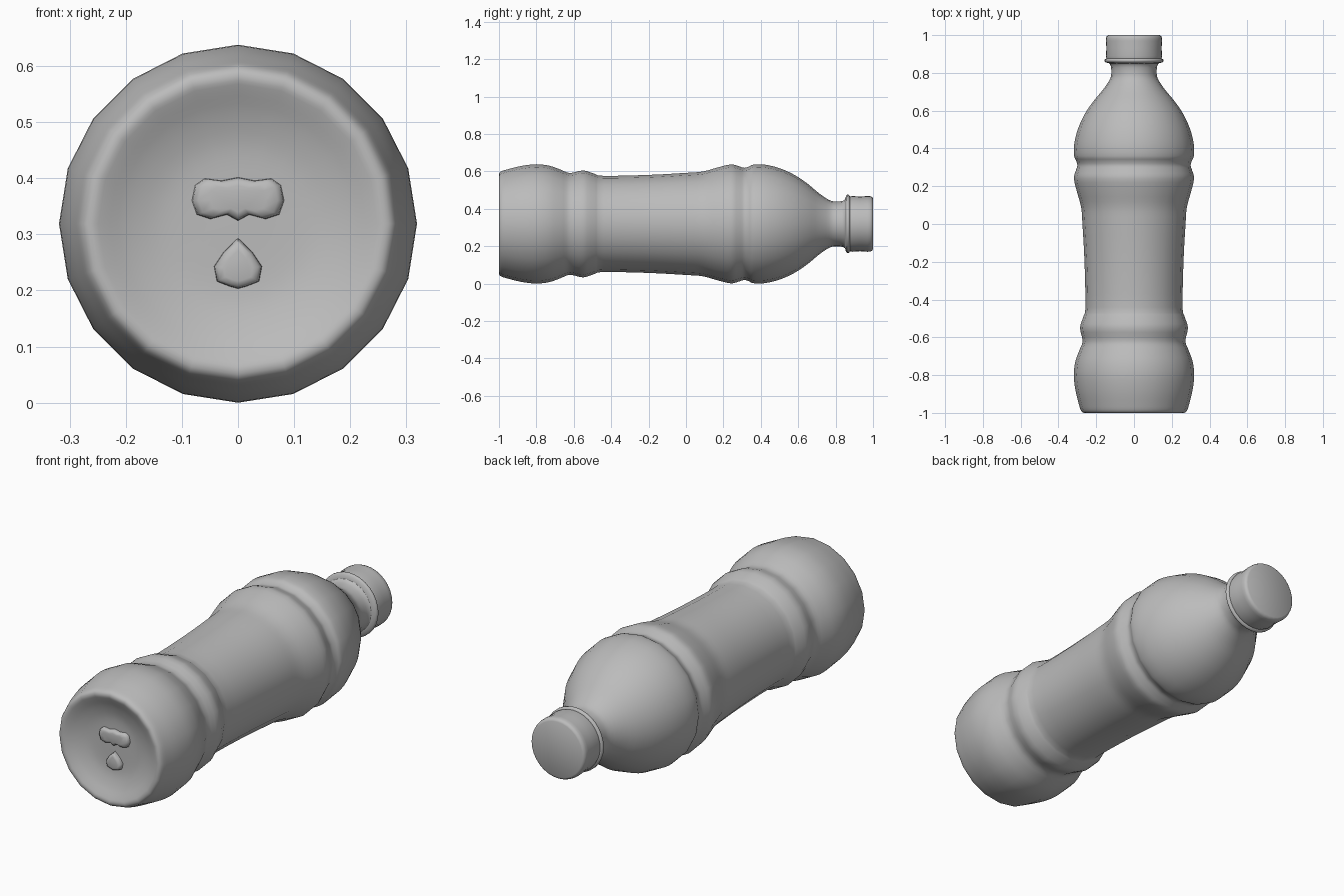
import bpy, bmesh
from math import sin, cos, pi, radians
from mathutils import Vector

default_cube = bpy.data.objects.get("Cube")
if default_cube:
    bpy.data.objects.remove(default_cube, do_unlink=True)

AXIS_Z = 0.319   # height of the bottle's long axis

grey = bpy.data.materials.new("plain_grey")
grey.use_nodes = True
grey.diffuse_color = (0.5, 0.5, 0.5, 1)
grey.node_tree.nodes["Principled BSDF"].inputs["Base Color"].default_value = grey.diffuse_color


def finish(name, bm, sharp_angle):
    """Turn a bmesh into a smooth-shaded object."""
    bmesh.ops.recalc_face_normals(bm, faces=bm.faces)
    mesh = bpy.data.meshes.new(name)
    bm.to_mesh(mesh)
    bm.free()
    mesh.materials.append(grey)
    obj = bpy.data.objects.new(name, mesh)
    bpy.context.collection.objects.link(obj)
    bpy.ops.object.select_all(action='DESELECT')
    obj.select_set(True)
    bpy.context.view_layer.objects.active = obj
    bpy.ops.object.shade_smooth_by_angle(angle=radians(sharp_angle))
    return obj


def smooth_curve(points, steps):
    """Catmull-Rom curve through the profile points."""
    pts = [Vector(p) for p in points]
    pts = [pts[0]] + pts + [pts[-1]]
    curve = []
    for a, b, c, d in zip(pts, pts[1:], pts[2:], pts[3:]):
        for i in range(steps):
            t = i / steps
            curve.append(b + (c - a) * t / 2 + (a * 2 - b * 5 + c * 4 - d) * t**2 / 2
                         + (b * 3 - a - c * 3 + d) * t**3 / 2)
    return curve + [pts[-1]]


def lathe(name, profile, sides, sharp_angle=40):
    """Spin (y, radius) points round the bottle's axis and close both ends."""
    bm = bmesh.new()
    rings = []
    for y, radius in profile:
        angles = [pi / 2 + 2 * pi * i / sides for i in range(sides)]
        rings.append([bm.verts.new((radius * cos(a), y, AXIS_Z + radius * sin(a))) for a in angles])
    for low, high in zip(rings, rings[1:]):
        for i in range(sides):
            j = (i + 1) % sides
            bm.faces.new((low[i], low[j], high[j], high[i]))
    bm.faces.new(rings[0])
    bm.faces.new(rings[-1])
    return finish(name, bm, sharp_angle)


def raised_mark(name, half_outline, base_y, height):
    """Mirror half an outline across x and raise it with a rounded edge."""
    mirrored = [(-x, z) for x, z in reversed(half_outline[1:-1])]
    outline = [Vector(p) for p in half_outline + mirrored]
    middle = sum(outline, Vector((0, 0))) / len(outline)
    bm = bmesh.new()
    rings = []
    for scale, lift in ((1, 0), (0.97, 0.6), (0.85, 0.9), (0.6, 1)):
        ring = [middle + (p - middle) * scale for p in outline]
        rings.append([bm.verts.new((p.x, base_y - height * lift, p.y)) for p in ring])
    for low, high in zip(rings, rings[1:]):
        for i in range(len(low)):
            j = (i + 1) % len(low)
            bm.faces.new((low[i], low[j], high[j], high[i]))
    bm.faces.new(rings[-1])
    return finish(name, bm, 50)


# Bottle: dished base, waisted grip between two ribs, domed shoulder, neck
base = [(-0.955, 0.02), (-0.955, 0.1), (-0.96, 0.15), (-0.975, 0.2), (-0.993, 0.24), (-1, 0.262)]
wall = [(-0.99, 0.28), (-0.95, 0.293), (-0.88, 0.31), (-0.8, 0.319), (-0.73, 0.311),
        (-0.67, 0.29), (-0.62, 0.272), (-0.55, 0.286), (-0.49, 0.268), (-0.44, 0.257),
        (-0.2, 0.262), (0, 0.273), (0.09, 0.28), (0.17, 0.302), (0.24, 0.318),
        (0.28, 0.309), (0.31, 0.3), (0.335, 0.306), (0.36, 0.317), (0.42, 0.317),
        (0.5, 0.298), (0.58, 0.262), (0.65, 0.215), (0.71, 0.165), (0.765, 0.128),
        (0.8, 0.12), (0.84, 0.124), (0.857, 0.14)]
lathe("bottle_body", smooth_curve(base + wall, 3), 20, 60)

# Collar under the cap
lathe("neck_collar", [(0.85, 0.13), (0.856, 0.15), (0.862, 0.156), (0.87, 0.156),
                      (0.876, 0.148), (0.88, 0.13)], 32, 60)

# Cap with a slightly pinched side and rounded end
lathe("cap", [(0.872, 0.13), (0.876, 0.146), (0.89, 0.149), (0.93, 0.146), (0.97, 0.149),
              (0.985, 0.148), (0.995, 0.144), (1, 0.135)], 32, 50)

# Raised marks in the dished base
raised_mark("base_bar_mark", [(0, 0.402), (0.03, 0.396), (0.06, 0.4), (0.077, 0.388),
                              (0.083, 0.36), (0.074, 0.335), (0.05, 0.327), (0.02, 0.335),
                              (0, 0.324)], -0.95, 0.025)
raised_mark("base_drop_mark", [(0, 0.294), (0.025, 0.27), (0.043, 0.243), (0.038, 0.216),
                               (0.015, 0.207), (0, 0.203)], -0.95, 0.025)
